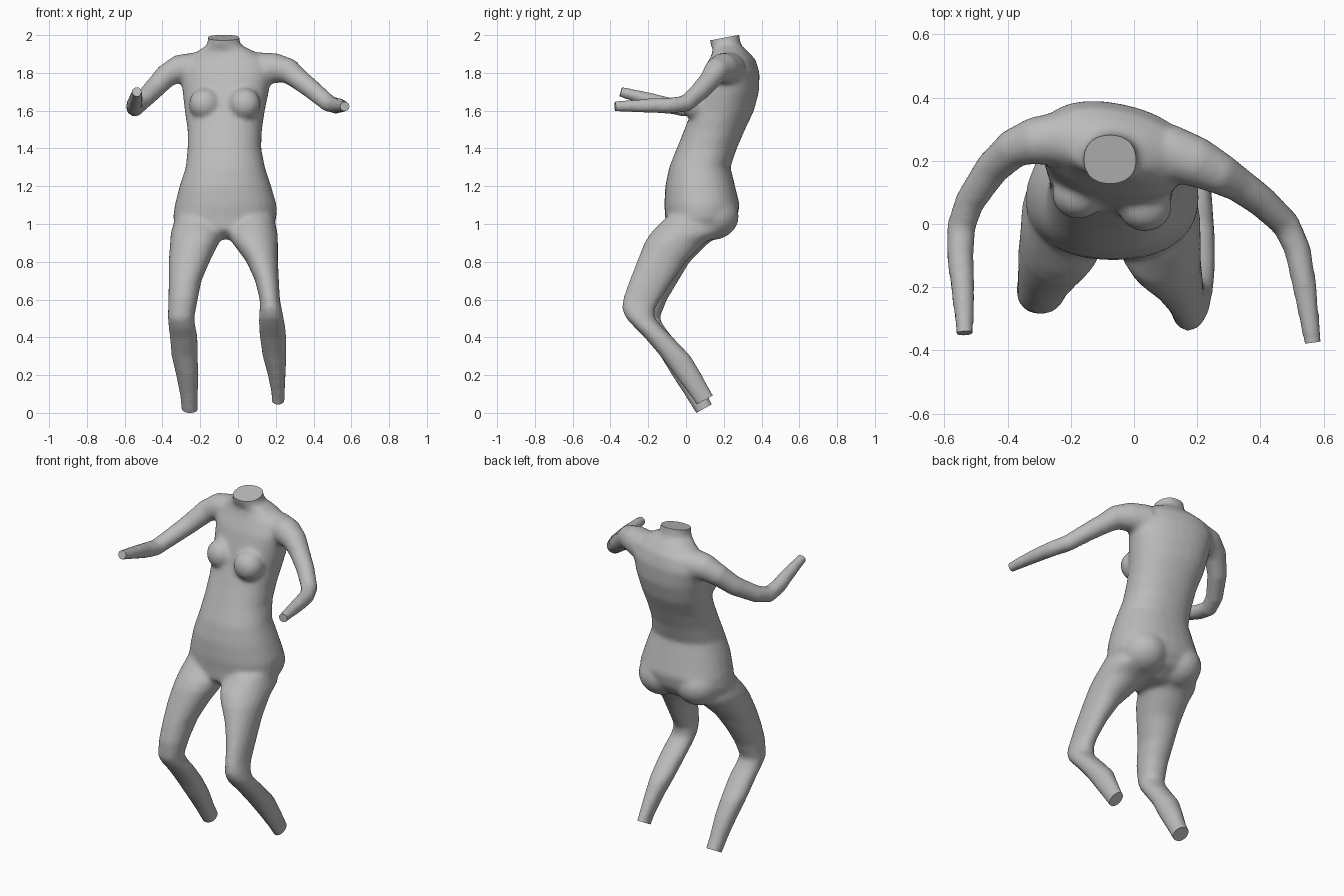
import bpy, bmesh, math
from mathutils import Vector, Matrix

if "Cube" in bpy.data.objects:
    bpy.data.objects.remove(bpy.data.objects["Cube"], do_unlink=True)

SIDES = 28
Z_AXIS = Vector((0, 0, 1))


def make_material(name, value):
    mat = bpy.data.materials.new(name)
    mat.use_nodes = True
    colour = (value, value, value, 1)
    mat.diffuse_color = colour
    mat.node_tree.nodes["Principled BSDF"].inputs["Base Color"].default_value = colour
    return mat


def rounded(angle, power):
    """Point on a unit ellipse; a power above two makes it boxier."""
    c, s = math.cos(angle), math.sin(angle)
    return (math.copysign(abs(c) ** (2 / power), c),
            math.copysign(abs(s) ** (2 / power), s))


def skin_rings(bm, rings):
    """Join rings of points into a closed tube."""
    loops = [[bm.verts.new(p) for p in ring] for ring in rings]
    faces = [bm.faces.new(loops[0]), bm.faces.new(loops[-1])]
    for low, high in zip(loops, loops[1:]):
        for i in range(SIDES):
            j = (i + 1) % SIDES
            faces.append(bm.faces.new((low[i], low[j], high[j], high[i])))
    bmesh.ops.recalc_face_normals(bm, faces=faces)


def level_ring(x, y, z, rx, ry, yaw=0, power=2):
    turn = Matrix.Rotation(math.radians(yaw), 3, "Z")
    ring = []
    for i in range(SIDES):
        u, v = rounded(math.tau * i / SIDES, power)
        ring.append(Vector((x, y, z)) + turn @ Vector((u * rx, v * ry, 0)))
    return ring


def add_torso(bm, sections):
    skin_rings(bm, [level_ring(x, y, z, rx, ry, yaw, 2.25)
                    for z, x, y, rx, ry, yaw in sections])


def add_leg(bm, sections):
    """Each section gives a height and its side and depth limits."""
    skin_rings(bm, [level_ring((x0 + x1) / 2, (y0 + y1) / 2, z,
                               (x1 - x0) / 2, (y1 - y0) / 2, 0, 2.15)
                    for z, x0, x1, y0, y1 in sections])


def add_arm(bm, path):
    """Round tube whose rings stand square to the path."""
    points = [Vector(p[:3]) for p in path]
    # Run past the wrist so that it can be cut flat
    points.append(points[-1] + (points[-1] - points[-2]) * 0.3)
    radii = [p[3] for p in path] + [path[-1][3]]
    rings = []
    for i, point in enumerate(points):
        along = points[min(i + 1, len(points) - 1)] - points[max(i - 1, 0)]
        side = along.cross(Z_AXIS).normalized()
        up = side.cross(along).normalized()
        ring = []
        for k in range(SIDES):
            u, v = rounded(math.tau * k / SIDES, 2)
            ring.append(point + (side * u + up * v) * radii[i])
        rings.append(ring)
    skin_rings(bm, rings)


def add_ball(bm, centre, size):
    matrix = Matrix.Translation(centre) @ Matrix.Diagonal((*size, 1))
    bmesh.ops.create_uvsphere(bm, u_segments=24, v_segments=16, radius=1, matrix=matrix)


def cut_end(bm, point, normal, reach=0.17):
    """Slice one limb end flat and cap it."""
    point, normal = Vector(point), Vector(normal).normalized()
    faces = [f for f in bm.faces if (f.calc_center_median() - point).length < reach]
    geom = set(faces)
    for f in faces:
        geom.update(f.edges)
        geom.update(f.verts)
    cut = bmesh.ops.bisect_plane(bm, geom=list(geom), plane_co=point,
                                 plane_no=normal, clear_outer=True)
    edges = [e for e in cut["geom_cut"] if isinstance(e, bmesh.types.BMEdge)]
    bmesh.ops.holes_fill(bm, edges=edges, sides=0)


bm = bmesh.new()

# Torso and neck: height, centre, half width, half depth, twist
add_torso(bm, [
    (.92, -.07, .04, .1, .09, 0), (.97, -.07, .06, .24, .17, 0),
    (1.03, -.07, .08, .275, .19, 0), (1.1, -.065, .085, .27, .2, 0),
    (1.2, -.067, .075, .243, .185, 0), (1.3, -.067, .073, .21, .162, -3),
    (1.4, -.072, .11, .195, .158, -6), (1.5, -.07, .152, .197, .158, -9),
    (1.6, -.07, .195, .213, .16, -12), (1.7, -.065, .222, .23, .158, -12),
    (1.8, -.062, .238, .245, .143, -12), (1.87, -.06, .245, .215, .115, -12),
    (1.915, -.065, .235, .15, .09, -8), (1.95, -.075, .21, .086, .08, 0),
    (2.05, -.077, .195, .079, .08, 0)])

# Left leg: height, side limits, depth limits
add_leg(bm, [
    (1.04, -.03, .19, -.1, .2), (.95, -.06, .21, -.19, .19),
    (.9, -.03, .212, -.22, .1), (.8, .045, .212, -.26, 0),
    (.7, .09, .217, -.3, -.07), (.6, .115, .222, -.335, -.135),
    (.55, .115, .232, -.34, -.165), (.5, .11, .243, -.317, -.165),
    (.45, .11, .252, -.27, -.12), (.4, .115, .257, -.22, -.07),
    (.3, .13, .257, -.135, .025), (.2, .158, .252, -.06, .085),
    (.1, .178, .247, .015, .14), (-.02, .18, .245, .1, .22)])

# Right leg
add_leg(bm, [
    (1.04, -.33, -.11, -.08, .21), (.95, -.357, -.08, -.16, .2),
    (.9, -.36, -.1, -.19, .12), (.8, -.367, -.15, -.225, .02),
    (.7, -.367, -.193, -.26, -.04), (.6, -.369, -.213, -.285, -.1),
    (.5, -.372, -.232, -.285, -.14), (.45, -.367, -.223, -.255, -.11),
    (.4, -.362, -.213, -.21, -.07), (.3, -.352, -.213, -.135, .01),
    (.2, -.328, -.208, -.075, .065), (.1, -.308, -.212, -.01, .11),
    (-.07, -.288, -.21, .095, .2)])

# Arms: centre and radius from shoulder to wrist
left_arm = [
    (.1, .23, 1.82, .09), (.2, .195, 1.825, .08), (.27, .16, 1.81, .067),
    (.33, .125, 1.76, .056), (.4, .075, 1.705, .051), (.48, 0, 1.638, .046),
    (.517, -.08, 1.627, .043), (.54, -.2, 1.626, .039), (.565, -.375, 1.623, .028)]
right_arm = [
    (-.22, .27, 1.82, .09), (-.32, .262, 1.82, .075), (-.38, .24, 1.785, .063),
    (-.45, .175, 1.71, .055), (-.52, .07, 1.64, .048), (-.547, -.01, 1.612, .046),
    (-.55, -.1, 1.63, .043), (-.542, -.2, 1.66, .038), (-.535, -.345, 1.7, .028)]
for arm in (left_arm, right_arm):
    add_arm(bm, arm)

# Chest and seat fullness
for x, y in ((-.175, .095), (.035, .055)):
    add_ball(bm, (x, y, 1.635), (.085, .08, .085))
for x in (-.19, .055):
    add_ball(bm, (x, .135, 1.04), (.135, .145, .125))

# Fuse the parts into one soft skin
mesh = bpy.data.meshes.new("body")
bm.to_mesh(mesh)
bm.free()
body = bpy.data.objects.new("body", mesh)
bpy.context.collection.objects.link(body)
fuse = body.modifiers.new("fuse", "REMESH")
fuse.mode = "VOXEL"
fuse.voxel_size = 0.013
soften = body.modifiers.new("soften", "SMOOTH")
soften.factor = 0.5
soften.iterations = 9
skin = bpy.data.meshes.new_from_object(body.evaluated_get(bpy.context.evaluated_depsgraph_get()))
body.modifiers.clear()

# Flat ends at neck, ankles and wrists
bm = bmesh.new()
bm.from_mesh(skin)
cut_end(bm, (-.077, .195, 1.985), (0, -.19, 1))
for x, z in ((.213, .068), (-.25, .025)):
    cut_end(bm, (x, .1, z), (0, .49, -.87))
for arm in (left_arm, right_arm):
    tip, before = Vector(arm[-1][:3]), Vector(arm[-2][:3])
    cut_end(bm, tip, tip - before)
bmesh.ops.recalc_face_normals(bm, faces=bm.faces)
bm.to_mesh(skin)
bm.free()
body.data = skin
skin.materials.clear()
skin.materials.append(make_material("plain grey", 0.5))

bpy.context.view_layer.objects.active = body
body.select_set(True)
bpy.ops.object.shade_smooth_by_angle(angle=math.radians(40))
